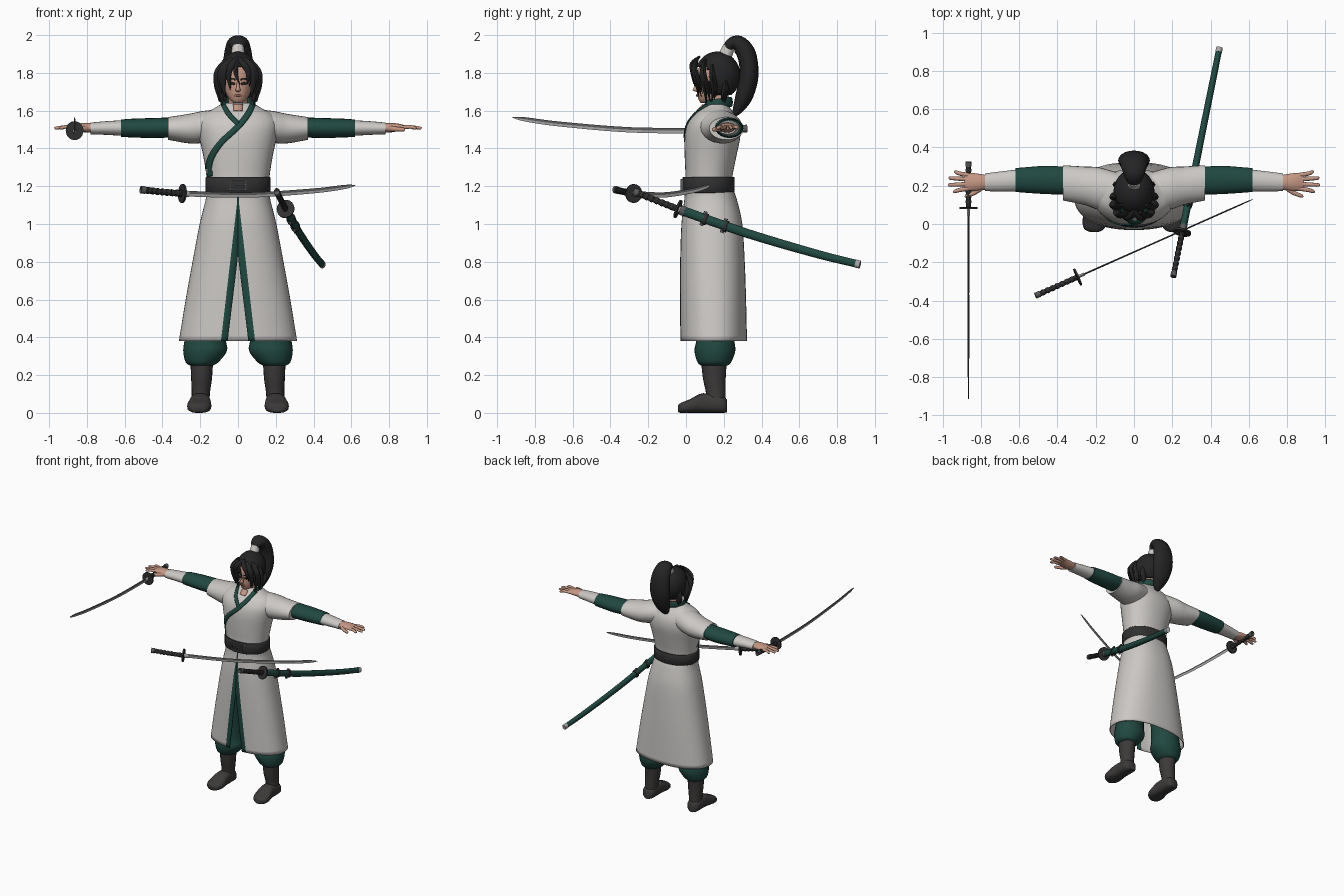
import bpy, bmesh, math, random
from mathutils import Vector
from mathutils.bvhtree import BVHTree

random.seed(4)
if "Cube" in bpy.data.objects:
    bpy.data.objects.remove(bpy.data.objects["Cube"])
X, Y, Z = Vector((1, 0, 0)), Vector((0, 1, 0)), Vector((0, 0, 1))


def material(name, r, g, b):
    m = bpy.data.materials.new(name)
    m.use_nodes = True
    m.diffuse_color = (r, g, b, 1)
    m.node_tree.nodes["Principled BSDF"].inputs["Base Color"].default_value = (r, g, b, 1)
    return m


WHITE = material("white cloth", .60, .58, .56)
GREEN = material("green cloth", .015, .065, .052)
SKIN = material("skin", .56, .31, .23)
HAIR = material("black hair", .018, .018, .019)
BELT = material("belt leather", .03, .03, .031)
BOOT = material("boot leather", .045, .042, .041)
STEEL = material("dark steel", .10, .10, .10)
EDGE = material("bright steel", .42, .42, .42)
LIP = material("lips", .36, .15, .12)


def finish(name, bm, mats, mirror=False, thick=0, angle=.8):
    """Turn a bmesh into a shaded object with optional mirror and thickness."""
    bmesh.ops.recalc_face_normals(bm, faces=bm.faces)
    me = bpy.data.meshes.new(name)
    bm.to_mesh(me)
    bm.free()
    for m in mats:
        me.materials.append(m)
    me.shade_smooth()
    me.set_sharp_from_angle(angle=angle)
    ob = bpy.data.objects.new(name, me)
    bpy.context.collection.objects.link(ob)
    if thick:
        mod = ob.modifiers.new("thickness", "SOLIDIFY")
        mod.thickness, mod.offset = thick, 0
    if mirror:
        ob.modifiers.new("mirror", "MIRROR")
    return ob


def spline(pts, sub):
    """Catmull-Rom interpolation of tuples."""
    out, last = [], len(pts) - 1
    for i in range(last):
        a, b, c, d = (pts[max(0, min(last, i + k))] for k in (-1, 0, 1, 2))
        for j in range(sub):
            t = j / sub
            out.append([q + .5 * t * (r - p + t * (2 * p - 5 * q + 4 * r - s + t * (3 * (q - r) + s - p)))
                        for p, q, r, s in zip(a, b, c, d)])
    return out + [list(pts[-1])]


def sweep(name, rings, mat, side=X, axis=None, seg=20, sub=4, power=2, mirror=False, paint=None):
    """Loft superelliptical rings (x, y, z, radius_u, radius_v)."""
    rows, bm, loops = spline(rings, sub), bmesh.new(), []
    for i, row in enumerate(rows):
        c = Vector(row[:3])
        t = axis or (Vector(rows[min(i + 1, len(rows) - 1)][:3]) - Vector(rows[max(i - 1, 0)][:3])).normalized()
        u = (side - t * side.dot(t)).normalized()
        v = t.cross(u)
        loop = []
        for k in range(seg):
            a = math.tau * k / seg
            cu, cv = (math.copysign(abs(f) ** (2 / power), f) for f in (math.cos(a), math.sin(a)))
            loop.append(bm.verts.new(c + u * cu * max(row[3], .001) + v * cv * max(row[4], .001)))
        loops.append(loop)
    for p, q in zip(loops, loops[1:]):
        for k in range(seg):
            bm.faces.new((p[k - 1], p[k], q[k], q[k - 1]))
    bm.faces.new(loops[0])
    bm.faces.new(loops[-1])
    if paint:
        bmesh.ops.recalc_face_normals(bm, faces=bm.faces)
        for f in bm.faces:
            f.material_index = int(f.normal.z < 0)
    return finish(name, bm, [mat, paint] if paint else [mat], mirror)


def upright(name, rings, mat, **kw):
    return sweep(name, [(x, y, z, rx, ry) for z, x, y, rx, ry in rings], mat, axis=Z, **kw)


def strip(name, path, width, mat, target, mirror=False):
    """Lay a thin band over the front of a target along an (x, z) path."""
    tree = BVHTree.FromPolygons([v.co for v in target.data.vertices],
                                [p.vertices for p in target.data.polygons])
    rows, bm, verts = spline(path, 6), bmesh.new(), []
    for i, (x, z) in enumerate(rows):
        a, b = rows[max(i - 1, 0)], rows[min(i + 1, len(rows) - 1)]
        n = Vector((a[1] - b[1], 0, b[0] - a[0])).normalized()
        line = []
        for k in (-.5, 0, .5):
            p = Vector((x, -1, z)) + n * width * k
            hit = tree.ray_cast(p, Y)[0] or tree.find_nearest(p + Y)[0]
            line.append(bm.verts.new(hit - Y * .004))
        verts.append(line)
    for p, q in zip(verts, verts[1:]):
        for k in (0, 1):
            bm.faces.new((p[k], p[k + 1], q[k + 1], q[k]))
    return finish(name, bm, [mat], mirror, thick=.007)


def box(name, centre, size, mat):
    bm = bmesh.new()
    bmesh.ops.create_cube(bm, size=1)
    for v in bm.verts:
        v.co = Vector(c + a * s for c, a, s in zip(centre, v.co, size))
    finish(name, bm, [mat])


# Robe top, sleeves and arms
torso = upright("robe_top", [(1.20, 0, .12, .163, .125), (1.26, 0, .122, .168, .125), (1.36, 0, .13, .184, .137),
                (1.46, 0, .14, .205, .147), (1.53, 0, .145, .212, .137), (1.58, 0, .15, .185, .108),
                (1.61, 0, .155, .13, .082), (1.64, 0, .16, .082, .06)], WHITE, seg=40, power=2.2)


def along_x(name, rings, mat, **kw):
    sweep(name, rings, mat, side=Y, axis=X, mirror=True, **kw)


along_x("short_sleeve", [(.06, .17, 1.535, .09, .075), (.18, .185, 1.515, .11, .084),
        (.26, .2, 1.505, .1, .078), (.37, .215, 1.506, .092, .06)], WHITE, seg=28)
along_x("green_sleeve", [(.33, .225, 1.512, .072, .053), (.45, .23, 1.508, .074, .053),
        (.55, .23, 1.508, .068, .05), (.62, .23, 1.507, .062, .046)], GREEN)
along_x("forearm_wrap", [(.6, .228, 1.508, .058, .042), (.7, .222, 1.508, .052, .036),
        (.78, .218, 1.506, .046, .031)], WHITE)
along_x("palm", [(.75, .218, 1.508, .034, .025), (.81, .218, 1.51, .044, .025),
        (.85, .22, 1.512, .047, .019), (.885, .221, 1.511, .042, .011)], SKIN)
for y0, y1, reach in ((.186, .17, .945), (.209, .204, .972), (.233, .24, .968), (.255, .272, .94)):
    sweep("finger", [(.86, y0, 1.511, .012, .011), (.91, (y0 + y1) / 2, 1.514, .011, .01),
          (reach - .008, y1, 1.508, .009, .008), (reach, y1, 1.507, .003, .003)], SKIN, side=Y, seg=10, mirror=True)
sweep("thumb", [(.79, .195, 1.506, .016, .014), (.83, .165, 1.503, .013, .012), (.875, .147, 1.5, .01, .01),
      (.885, .145, 1.5, .002, .002)], SKIN, side=Z, seg=10, mirror=True)

# Crossed lapels and collar
strip("short_lapel", [(-.078, 1.632), (-.055, 1.59), (-.02, 1.55), (.0, 1.53)], .024, GREEN, torso)
strip("long_lapel", [(.078, 1.632), (.052, 1.58), (.0, 1.515), (-.09, 1.43), (-.145, 1.345), (-.163, 1.25)],
      .03, GREEN, torso)
strip("throat", [(0, 1.632), (0, 1.6)], .05, SKIN, torso)
half = [(.074, .105, 1.628), (.085, .17, 1.638), (.052, .222, 1.645)]
ring = [(-x, y, z) for x, y, z in half] + [(0, .24, 1.645)] + half[::-1]
sweep("collar", [p + (.026, .008) for p in ring], GREEN, side=Z, seg=12)

# Skirt with a front opening edged in green
levels = [(1.18, .122, .163, .126), (1.13, .13, .168, .136), (1.0, .137, .2, .158),
          (.8, .14, .238, .168), (.6, .143, .274, .172), (.38, .146, .31, .174)]
bm, rows, cols, p = bmesh.new(), [], 56, 2.3
for z, cy, rx, ry in spline(levels, 5):
    outer = .004 + .086 * max(0, 1.12 - z) / .74
    inner = .055 * max(0, .83 - z) / .45
    a0, a1 = (math.asin((w / rx) ** (p / 2)) for w in (inner, outer))
    angles = [a0] + [a1 + (math.tau - 2 * a1) * k / cols for k in range(cols + 1)] + [math.tau - a0]
    row = []
    for a in angles:
        s, c = (math.copysign(abs(f) ** (2 / p), f) for f in (math.sin(a), math.cos(a)))
        row.append(bm.verts.new((rx * s, cy - ry * c, z)))
    rows.append(row)
for a, b in zip(rows, rows[1:]):
    for k in range(cols + 2):
        f = bm.faces.new((a[k], a[k + 1], b[k + 1], b[k]))
        f.material_index = int(k in (0, cols + 1))
finish("skirt", bm, [WHITE, GREEN], thick=.006)

# Belt and buckle
upright("belt", [(1.165, 0, .12, .168, .134), (1.17, 0, .12, .173, .138), (1.245, 0, .12, .173, .138),
        (1.25, 0, .12, .168, .134)], BELT, seg=40, sub=1, power=2.2)
for s in (-1, 1):
    box("buckle_side", (s * .043, -.021, 1.208), (.01, .014, .062), STEEL)
    box("buckle_bar", (0, -.021, 1.208 + s * .027), (.094, .014, .009), STEEL)
box("buckle_prong", (.015, -.024, 1.208), (.05, .01, .008), STEEL)

# Trousers and boots
upright("trouser_leg", [(.25, .193, .15, .06, .07), (.27, .19, .15, .088, .09), (.33, .174, .153, .116, .108),
        (.4, .172, .155, .108, .1), (.6, .15, .15, .095, .095), (1.0, .085, .135, .082, .09)], GREEN, mirror=True)
upright("boot_shaft", [(.03, .2, .155, .05, .055), (.1, .197, .158, .048, .052), (.18, .193, .15, .055, .06),
        (.27, .192, .148, .06, .068)], BOOT, mirror=True)
sweep("boot_foot", [(.2, .217, .036, .03, .034), (.2, .19, .045, .05, .045), (.2, .09, .052, .054, .052),
      (.205, .02, .036, .064, .036), (.208, -.025, .027, .052, .027), (.208, -.042, .022, .022, .018)],
      BOOT, axis=Y, power=2.6, mirror=True)

# Head and face
upright("neck", [(1.56, 0, .175, .052, .054), (1.7, 0, .172, .05, .052)], SKIN)
head = upright("head", [(1.64, 0, .098, .018, .018), (1.655, 0, .112, .04, .044), (1.69, 0, .135, .063, .076),
               (1.74, 0, .15, .077, .092), (1.8, 0, .16, .084, .099), (1.86, 0, .165, .068, .082),
               (1.895, 0, .165, .02, .03)], SKIN, seg=28)
sweep("nose", [(0, .062, 1.755, .006, .006), (0, .052, 1.725, .009, .01), (0, .046, 1.708, .013, .011),
      (0, .06, 1.7, .008, .006)], SKIN, axis=Z, seg=10)
sweep("ear", [(.078, .15, 1.765, .006, .01), (.085, .155, 1.745, .008, .018), (.078, .148, 1.705, .005, .008)],
      SKIN, axis=Z, seg=10, mirror=True)
strip("eye", [(.018, 1.741), (.032, 1.745), (.048, 1.743)], .011, HAIR, head, True)
strip("brow", [(.014, 1.763), (.032, 1.77), (.052, 1.764)], .007, HAIR, head, True)
strip("mouth", [(-.02, 1.679), (0, 1.681), (.02, 1.679)], .008, LIP, head)

# Hair cap, loose locks and ponytail
bm = bmesh.new()
bmesh.ops.create_uvsphere(bm, u_segments=36, v_segments=24, radius=1)
for v in bm.verts:
    v.co = Vector((v.co.x * .103, .167 + v.co.y * .117, 1.785 + v.co.z * .124))
bare = [f for f in bm.faces if f.calc_center_median().z < (1.835 if f.calc_center_median().y < .12 else 1.69)]
bmesh.ops.delete(bm, geom=bare, context="FACES")
finish("hair_cap", bm, [HAIR], thick=.008)


def lock(path, r, mirror=False, copies=2):
    for _ in range(copies):
        j = Vector(random.uniform(-.009, .009) for _ in range(3))
        scale = (r * .8, r * 1.2, r, r * .1)
        sweep("hair_lock", [(*(Vector(q) + j * i * .5), w, w * .6) for i, (q, w) in enumerate(zip(path, scale))],
              HAIR, seg=8, mirror=mirror)


lock([(.06, .10, 1.865), (.098, .09, 1.80), (.098, .105, 1.73), (.088, .12, 1.64)], .02, True, 3)
lock([(.03, .06, 1.875), (.072, .045, 1.825), (.086, .06, 1.76), (.078, .08, 1.68)], .017, True, 3)
lock([(.08, .14, 1.84), (.1, .14, 1.78), (.098, .15, 1.72), (.085, .145, 1.65)], .02, True)
lock([(.085, .21, 1.76), (.085, .21, 1.72), (.075, .205, 1.68), (.06, .2, 1.63)], .02, True)
lock([(0, .07, 1.885), (.028, .035, 1.845), (.052, .038, 1.80), (.05, .05, 1.73)], .014)
lock([(0, .07, 1.885), (-.035, .03, 1.845), (-.056, .038, 1.79), (-.05, .05, 1.71)], .014)
lock([(.005, .06, 1.88), (-.012, .035, 1.845), (-.012, .042, 1.80), (.008, .045, 1.745)], .01, copies=1)
sweep("hair_tie", [(0, .205, 1.885, .036, .036), (0, .228, 1.94, .032, .032)], WHITE, sub=1)
sweep("ponytail", [(0, .222, 1.92, .03, .028), (0, .237, 1.95, .045, .032), (0, .275, 1.955, .06, .044),
      (0, .315, 1.91, .072, .05), (0, .332, 1.84, .08, .05), (0, .33, 1.76, .082, .05), (0, .305, 1.67, .066, .045),
      (0, .27, 1.6, .035, .025), (0, .25, 1.567, .004, .004)], HAIR)


# Swords
def sword(name, start, end, sag, sheathed=False):
    a, b = Vector(start), Vector(end)
    flat = (b - a).cross(Z).normalized()

    def part(label, stations, mat, **kw):
        rings = [(*(a.lerp(b, s) - Z * sag * 4 * s * (1 - s)), u, v) for s, u, v in stations]
        sweep(name + "_" + label, rings, mat, side=flat, **kw)

    part("hilt", [(0, .014, .018), (.1, .012, .015), (.19, .014, .018)], HAIR, seg=12)
    part("pommel", [(0, .016, .02), (.02, .016, .02)], STEEL, seg=12, sub=1)
    for i in range(7):
        part("wrap", [(.03 + i * .022, .0155, .0185), (.04 + i * .022, .0155, .0185)], BELT, seg=12, sub=1)
    part("guard", [(.19, .047, .05), (.198, .047, .05)], BELT, seg=24, sub=1)
    part("collar", [(.198, .009, .017), (.225, .008, .016)], EDGE, seg=12, sub=1)
    if not sheathed:
        part("blade", [(.2, .0045, .015), (.5, .004, .014), (.8, .004, .013), (.95, .0035, .011), (1, .001, .001)],
             STEEL, seg=4, sub=6, paint=EDGE)
        return
    part("scabbard", [(.215, .019, .025), (.5, .018, .024), (.8, .017, .022), (.985, .016, .02)], GREEN, seg=16)
    part("scabbard_tip", [(.98, .018, .022), (1, .017, .021)], EDGE, seg=16, sub=1)
    part("scabbard_mouth", [(.205, .02, .026), (.225, .02, .026)], STEEL, seg=16, sub=1)
    for s in (.31, .4):
        part("hanger_band", [(s, .024, .031), (s + .013, .024, .031)], BELT, seg=16, sub=1)
        part("hanger_ring", [(s - .01, .008, .04), (s + .005, .008, .042)], STEEL, seg=10, sub=1)


sword("held_sword", (-.865, .325, 1.506), (-.865, -.92, 1.565), .037)
sword("front_sword", (-.515, -.375, 1.182), (.622, .13, 1.205), .04)
sword("hip_sword", (.205, -.275, 1.172), (.447, .922, .785), .028, True)
